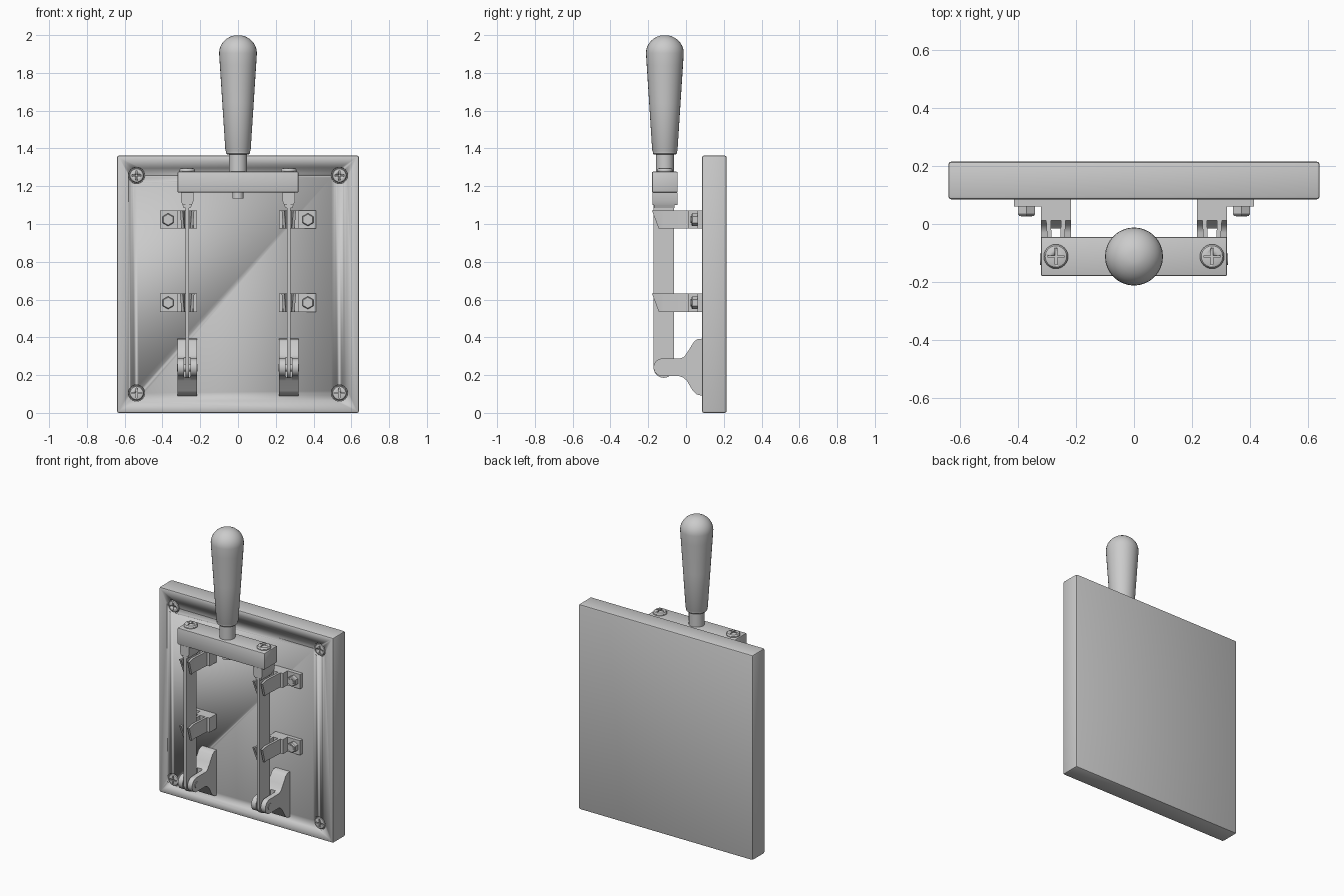
import bpy, bmesh
from math import sin, cos, pi
from mathutils import Matrix, Vector

if "Cube" in bpy.data.objects:
    bpy.data.objects.remove(bpy.data.objects["Cube"])

X = 0.269      # distance of each blade from the centre
AY = -0.112    # depth of the handle, bar and blade axis


def finish(name, bm, mirror=False, hidden=False):
    bmesh.ops.recalc_face_normals(bm, faces=bm.faces)
    me = bpy.data.meshes.new(name)
    bm.to_mesh(me)
    bm.free()
    me.shade_smooth()
    me.set_sharp_from_angle(angle=0.55)
    ob = bpy.data.objects.new(name, me)
    bpy.context.collection.objects.link(ob)
    ob.hide_render = hidden
    if mirror:
        m = ob.modifiers.new("Mirror", 'MIRROR')
        m.use_mirror_merge = False
    return ob


def box(bm, lo, hi, bevel=0):
    lo, hi = Vector(lo), Vector(hi)
    mat = Matrix.Translation((lo + hi) / 2) @ Matrix.Diagonal((*(hi - lo), 1))
    vs = bmesh.ops.create_cube(bm, size=1, matrix=mat)['verts']
    if bevel:
        edges = list({e for v in vs for e in v.link_edges})
        bmesh.ops.bevel(bm, geom=edges, offset=bevel, segments=2, profile=0.5, affect='EDGES')


def prism(bm, pts, a, b, axis):
    # extrude a 2D outline along an axis
    def co(p, t):
        return {'x': (t, *p), 'y': (p[0], t, p[1]), 'z': (*p, t)}[axis]
    r0 = [bm.verts.new(co(p, a)) for p in pts]
    r1 = [bm.verts.new(co(p, b)) for p in pts]
    n = len(pts)
    bm.faces.new(r0)
    bm.faces.new(r1[::-1])
    for i in range(n):
        bm.faces.new((r0[i], r0[(i + 1) % n], r1[(i + 1) % n], r1[i]))


def lathe(bm, prof, origin, axis='z', n=32):
    # turn an open (radius, height) profile and cap both ends
    rot = {'z': Matrix(), 'y': Matrix.Rotation(pi / 2, 4, 'X'),
           'x': Matrix.Rotation(pi / 2, 4, 'Y')}[axis]
    mat = Matrix.Translation(origin) @ rot
    rings = [[bm.verts.new(mat @ Vector((r * sin(2 * pi * i / n), r * cos(2 * pi * i / n), h)))
              for i in range(n)] for r, h in prof]
    for a, b in zip(rings, rings[1:]):
        for i in range(n):
            bm.faces.new((a[i], a[(i + 1) % n], b[(i + 1) % n], b[i]))
    bm.faces.new(rings[0])
    bm.faces.new(rings[-1])


def cut(ob, cutter):
    m = ob.modifiers.new("Cut", 'BOOLEAN')
    m.operation = 'DIFFERENCE'
    m.solver = 'EXACT'
    m.object = cutter


def screw(name, origin, axis, r, h):
    # domed head with a cross slot, mirrored to the other side
    bm = bmesh.new()
    lathe(bm, [(r * .9, -.01), (r, 0), (r, h * .4), (r * .88, h * .8), (r * .6, h)], origin, axis, 24)
    c = bmesh.new()
    for w, d in ((r * .66, r * .09), (r * .09, r * .66)):
        s = (w, d) if axis == 'z' else (w, None, d)
        o = Vector(origin)
        if axis == 'z':
            lo, hi = o + Vector((-w, -d, h * .3)), o + Vector((w, d, h * 2))
        else:
            lo, hi = o + Vector((-w, -h * 2, -d)), o + Vector((w, -h * .3, d))
        prism(c, [(lo.x, lo.y), (hi.x, lo.y), (hi.x, hi.y), (lo.x, hi.y)], lo.z, hi.z, 'z')
    cutter = finish(name + "_slot_cutter", c, hidden=True)
    cutter.modifiers.new("Weld", 'WELD')
    ob = finish(name, bm)
    cut(ob, cutter)
    # the cutter union is self-intersecting
    ob.modifiers["Cut"].use_self = True
    ob.modifiers.new("Mirror", 'MIRROR').use_mirror_merge = False
    # mirror about the world centre (meshes are built in world space)
    return ob


# back panel with four countersunk holes
bm = bmesh.new()
box(bm, (-.64, .085, 0), (.64, .215, 1.362), .01)
panel = finish("back_panel", bm)
bm = bmesh.new()
for sx in (-1, 1):
    for z in (.105, 1.257):
        lathe(bm, [(.042, -.025), (.048, .05)], (sx * .537, .085, z), 'y', 24)
cut(panel, finish("panel_hole_cutter", bm, hidden=True))
for z, n in ((.105, "lower"), (1.257, "upper")):
    screw(n + "_panel_screws", (.537, .1, z), 'y', .039, .014)

# handle, its ferrule and the stud below the bar
bm = bmesh.new()
dome = [(.1 * cos(a * pi / 16), 1.905 + .095 * sin(a * pi / 16)) for a in range(8)]
lathe(bm, [(.058, 1.368), (.064, 1.374), (.064, 1.384), (.067, 1.39), (.083, 1.64), (.096, 1.84)]
      + dome, (0, AY, 0))
finish("handle", bm)
bm = bmesh.new()
lathe(bm, [(.048, 1.27), (.048, 1.37)], (0, AY, 0))
lathe(bm, [(.03, 1.135), (.03, 1.18)], (0, AY, 0), 'z', 16)
finish("handle_stud", bm)

# crossbar
bm = bmesh.new()
box(bm, (-.32, -.18, 1.167), (.32, -.044, 1.277), .006)
finish("crossbar", bm)
screw("crossbar_screws", (X, AY, 1.277), 'z', .042, .02)

# blade holders under the bar
bm = bmesh.new()
prism(bm, [(X - .033, 1.168), (X - .033, 1.122), (X - .025, 1.1),
           (X + .025, 1.1), (X + .033, 1.122), (X + .033, 1.168)], -.178, -.046, 'y')
prism(bm, [(X - .025, 1.102), (X - .018, 1.085), (X + .018, 1.085), (X + .025, 1.102)],
      -.17, -.06, 'y')
finish("blade_holders", bm, True)

# blades with rounded lower ends
bm = bmesh.new()
arc = [(-.1175 - .0545 * cos(i * pi / 12), .24 - .0545 * sin(i * pi / 12)) for i in range(13)]
prism(bm, arc + [(-.063, 1.1), (-.172, 1.1)], X - .01, X + .01, 'x')
finish("blades", bm, True)

# hinge brackets: two arms joined by a web near the panel
top = [(.088, .393), (.06, .39), (.042, .377), (.015, .333), (-.003, .306), (-.015, .294)]
nose = [(-.03, .289)] + [(-.125 - .047 * sin(i * pi / 12), .241 + .047 * cos(i * pi / 12))
                         for i in range(13)] + [(-.035, .194)]
bottom = [(-.015, .188), (.005, .17), (.035, .118), (.055, .098), (.088, .09)]
bm = bmesh.new()
for a, b in ((-.052, -.018), (.018, .052)):
    prism(bm, top + nose + bottom, X + a, X + b, 'x')
prism(bm, top + bottom, X - .018, X + .018, 'x')
finish("hinge_brackets", bm, True)
bm = bmesh.new()
lathe(bm, [(.02, -.055), (.02, .055)], (X, -.122, .24), 'x', 20)
finish("hinge_pins", bm, True)

# contact clips: mounting tab, block, two sprung jaws with slanted tips, nut and bolt
for z, n in ((.535, "lower"), (.975, "upper")):
    bm = bmesh.new()
    jaw = [(.018, .015), (.011, -.12), (.024, -.181), (.038, -.181), (.026, -.12), (.034, .015)]
    for s in (-1, 1):
        prism(bm, [(X + s * x, y) for x, y in jaw], z, z + .096, 'z')
    bmesh.ops.bisect_plane(bm, geom=bm.verts[:] + bm.edges[:] + bm.faces[:],
                           plane_co=(0, -.18, z + .096), plane_no=(0, -.096, -.036), clear_outer=True)
    bmesh.ops.holes_fill(bm, edges=bm.edges[:])
    box(bm, (X - .052, .012, z), (X + .052, .088, z + .096))
    box(bm, (X + .05, .06, z), (.414, .088, z + .096))
    finish(n + "_contact_clips", bm, True)
    bm = bmesh.new()
    o = (.37, .062, z + .048)
    lathe(bm, [(.034, 0), (.034, .028), (.029, .034)], o, 'y', 6)
    lathe(bm, [(.019, .03), (.019, .037)], o, 'y', 16)
    finish(n + "_clip_nuts", bm, True)
